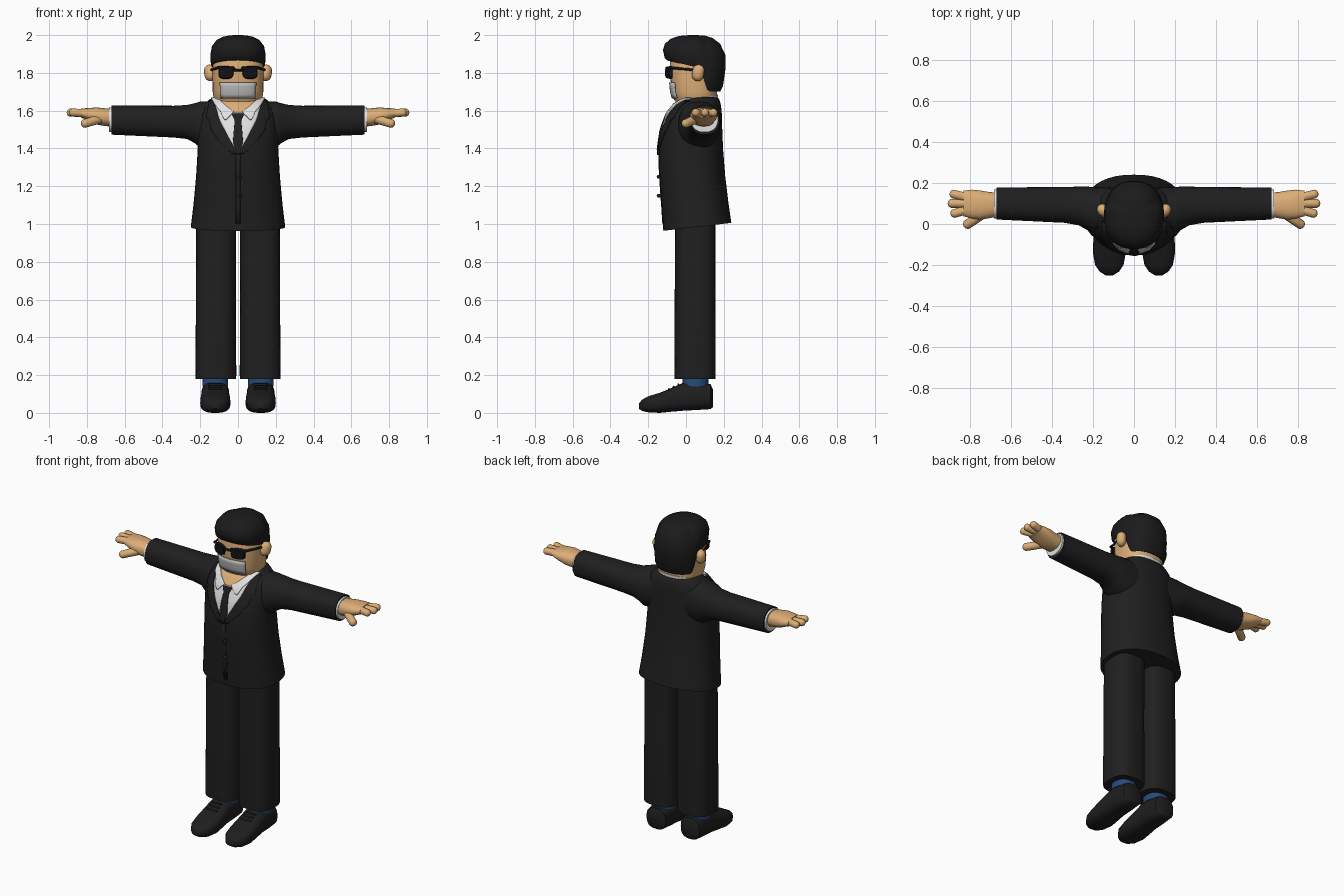
import bpy, bmesh, math
from mathutils import Vector
from mathutils.bvhtree import BVHTree

if "Cube" in bpy.data.objects:
    bpy.data.objects.remove(bpy.data.objects["Cube"])
made = []


def material(name, rgb, rough=0.8):
    m = bpy.data.materials.new(name)
    m.use_nodes = True
    m.diffuse_color = (*rgb, 1)
    node = m.node_tree.nodes["Principled BSDF"]
    node.inputs["Base Color"].default_value = (*rgb, 1)
    node.inputs["Roughness"].default_value = rough
    return m


suit = material("suit black", (0.014, 0.014, 0.014))
hair_mat = material("hair black", (0.011, 0.011, 0.012))
shoe_mat = material("shoe black", (0.013, 0.013, 0.013))
glass = material("glasses black", (0.006, 0.006, 0.007))
skin = material("skin", (0.72, 0.42, 0.18))
white = material("shirt white", (0.76, 0.76, 0.77))
grey = material("tape grey", (0.5, 0.5, 0.5))
blue = material("sock blue", (0.02, 0.07, 0.2))


def finish(name, bm, mat, closed=True):
    if closed:
        bmesh.ops.recalc_face_normals(bm, faces=bm.faces)
    mesh = bpy.data.meshes.new(name)
    bm.to_mesh(mesh)
    bm.free()
    mesh.materials.append(mat)
    obj = bpy.data.objects.new(name, mesh)
    bpy.context.collection.objects.link(obj)
    made.append(obj)
    return obj


def loft(name, rings, mat, axis="z", power=2.3, n=40, shape=None):
    """Skin superellipse rings: (position, centre a, centre b, half a, half b)."""
    bm = bmesh.new()
    loops = []
    for pos, ca, cb, ha, hb in rings:
        loop = []
        for i in range(n):
            t = math.tau * i / n
            c, s = math.cos(t), math.sin(t)
            a = ca + ha * math.copysign(abs(c) ** (2 / power), c)
            b = cb + hb * math.copysign(abs(s) ** (2 / power), s)
            co = {"x": (pos, a, b), "y": (a, pos, b), "z": (a, b, pos)}[axis]
            co = Vector(co)
            loop.append(bm.verts.new(shape(co) if shape else co))
        loops.append(loop)
    for p, q in zip(loops, loops[1:]):
        for i in range(n):
            j = (i + 1) % n
            bm.faces.new((p[i], p[j], q[j], q[i]))
    bm.faces.new(loops[0])
    bm.faces.new(loops[-1])
    return finish(name, bm, mat)


def upright(rows):
    """(z, half width, front y, back y) to loft rings."""
    return [(z, 0, (f + b) / 2, w, (b - f) / 2) for z, w, f, b in rows]


def capsule(name, p, q, r, mat, flat=1.0):
    p, q = Vector(p), Vector(q)
    bm = bmesh.new()
    bmesh.ops.create_uvsphere(bm, u_segments=16, v_segments=10, radius=r)
    turn = (q - p).to_track_quat("Z", "Y")
    for v in bm.verts:
        if v.co.z > r * 0.01:
            v.co.z += (q - p).length
        v.co.x *= flat
        v.co = p + turn @ v.co
    return finish(name, bm, mat)


def surface(obj):
    return BVHTree.FromPolygons([v.co for v in obj.data.vertices],
                                [p.vertices[:] for p in obj.data.polygons])


def plate(name, rows, tree, lift, mat, side=1, cols=12, steps=4):
    """Thin plate laid on a front surface; rows are (z, x start, x end)."""
    bm = bmesh.new()
    rows = [Vector(r) for r in rows]
    levels = [a.lerp(b, k / steps) for a, b in zip(rows, rows[1:]) for k in range(steps)]
    grid = []
    for z, x0, x1 in levels + [rows[-1]]:
        line = []
        for i in range(cols + 1):
            x = side * (x0 + (x1 - x0) * i / cols)
            hit, nor, _, _ = tree.ray_cast(Vector((x, -2, z)), Vector((0, 1, 0)))
            if hit is None:
                hit, nor, _, _ = tree.find_nearest(Vector((x, -0.1, z)))
            line.append(bm.verts.new(hit + nor * lift))
        grid.append(line)
    for a, b in zip(grid, grid[1:]):
        for i in range(cols):
            f = bm.faces.new((a[i], a[i + 1], b[i + 1], b[i]))
            f.normal_update()
            if f.normal.y > 0:
                f.normal_flip()
    obj = finish(name, bm, mat, closed=False)
    mod = obj.modifiers.new("thickness", "SOLIDIFY")
    mod.thickness, mod.offset = 0.009, -1
    return obj


def both(rows):
    return [(z, -w, w) for z, w in rows]


# Jacket body, hem dropping towards the front
def hem(co):
    co.z += 0.12 * (co.y - 0.06) * max(0, (1.2 - co.z) / 0.22)
    return co


jacket = loft("jacket", upright([
    (0.985, 0.25, -0.12, 0.24), (1.1, 0.236, -0.128, 0.225), (1.25, 0.222, -0.14, 0.208),
    (1.4, 0.213, -0.145, 0.196), (1.5, 0.215, -0.13, 0.192), (1.58, 0.21, -0.1, 0.19),
    (1.63, 0.185, -0.065, 0.185), (1.66, 0.15, -0.03, 0.176), (1.672, 0.125, 0, 0.165)]),
    suit, shape=hem)
chest = surface(jacket)

# Shirt, neck opening and tie
plate("shirt_front", both([(1.655, 0.14), (1.55, 0.1), (1.45, 0.047), (1.375, 0.003)]),
      chest, 0.004, white)
plate("neck_front", both([(1.66, 0.105), (1.62, 0.065), (1.585, 0.02)]), chest, 0.007, skin)
plate("tie", both([(1.58, 0.032), (1.548, 0.017), (1.43, 0.027), (1.365, 0.004)]),
      chest, 0.01, suit)
plate("jacket_overlap", [(1.37, -0.012, 0.012), (1.0, -0.012, 0.012)], chest, 0.003, suit)
for z in (1.25, 1.15):
    capsule("jacket_button", (0.01, -0.137, z), (0.01, -0.145, z), 0.01, suit)
loft("shirt_collar", upright([(1.64, 0.132, -0.03, 0.168), (1.683, 0.125, -0.03, 0.17)]),
     white, shape=lambda co: co + Vector((0, 0, 0.2 * (co.y - 0.16))))

# Head and hair
head = loft("head", upright([
    (1.58, 0.095, -0.05, 0.15), (1.64, 0.118, -0.05, 0.16), (1.66, 0.128, -0.064, 0.162),
    (1.7, 0.134, -0.076, 0.165), (1.8, 0.135, -0.085, 0.17), (1.88, 0.132, -0.085, 0.17),
    (1.95, 0.1, -0.05, 0.14)]), skin, power=2.5)


def hairline(co):
    """Turn the 0..1 height into height above a hairline that is low at the back."""
    front = -(co.y - 0.045) / math.hypot(co.x, co.y - 0.045)
    drop = min(1, max(0, (-front - 0.15) / 0.4))
    low = 1.832 + 0.035 * max(0, front) - 0.13 * drop * drop * (3 - 2 * drop)
    co.z = low + (2 - low) * co.z
    return co


loft("hair", upright([
    (0.06, 0.115, -0.07, 0.15), (0, 0.138, -0.1, 0.182), (0.1, 0.144, -0.113, 0.196),
    (0.4, 0.146, -0.122, 0.209), (0.65, 0.138, -0.112, 0.208), (0.85, 0.112, -0.082, 0.18),
    (0.95, 0.078, -0.045, 0.14), (0.99, 0.045, -0.01, 0.1), (1, 0.015, 0.03, 0.06)]),
    hair_mat, n=64, shape=hairline)

# Tape over the mouth
plate("mouth_tape", both([(1.75, 0.092), (1.667, 0.088)]), surface(head), 0.009, grey)
capsule("glasses_bridge", (-0.025, -0.1, 1.815), (0.025, -0.1, 1.815), 0.007, glass)

for side, word in ((1, "left"), (-1, "right")):
    def at(x, y, z):
        return (side * x, y, z)

    def mirrored(rings):
        return [(p, side * a, b, c, d) for p, a, b, c, d in rings]

    # Lapels and shirt collar points
    plate(word + "_lapel", [(1.65, 0.125, 0.15), (1.565, 0.102, 0.165), (1.545, 0.095, 0.148),
          (1.5, 0.072, 0.14), (1.44, 0.04, 0.1), (1.37, 0, 0.03)], chest, 0.008, suit, side)
    plate(word + "_collar_point", [(1.66, 0.105, 0.14), (1.63, 0.075, 0.122),
          (1.59, 0.024, 0.09), (1.55, 0.06, 0.072)], chest, 0.011, white, side)

    # Ear and sunglasses
    ear = capsule(word + "_ear", at(0.147, 0.062, 1.79), at(0.15, 0.066, 1.81), 0.034, skin, 0.85)
    lens = [(-0.1, 0.064, 1.802, 0.038, 0.03), (-0.082, 0.064, 1.802, 0.04, 0.034)]
    loft(word + "_lens", mirrored(lens), glass, "y", 3, 24,
         lambda co: co + Vector((0, 0.28 * (abs(co.x) - 0.064), 0)))
    capsule(word + "_brow_bar", at(0.025, -0.102, 1.825), at(0.107, -0.08, 1.829), 0.008, glass)
    capsule(word + "_glasses_arm", at(0.107, -0.08, 1.827), at(0.142, 0.05, 1.815), 0.007, glass)

    # Sleeve and cuff
    loft(word + "_sleeve", [(side * x, a, b, c, d) for x, a, b, c, d in (
        (0.08, 0.075, 1.53, 0.1, 0.12), (0.2, 0.07, 1.526, 0.11, 0.122),
        (0.23, 0.077, 1.534, 0.105, 0.105), (0.27, 0.088, 1.54, 0.094, 0.09),
        (0.34, 0.093, 1.542, 0.087, 0.084), (0.67, 0.1, 1.55, 0.078, 0.077))], suit, "x")
    loft(word + "_cuff", [(side * x, 0.098, 1.552, 0.071, 0.066) for x in (0.65, 0.682)],
         white, "x")

    # Hand with three fingers and a thumb
    loft(word + "_palm", [(side * x, a, b, c, d) for x, a, b, c, d in (
        (0.66, 0.095, 1.562, 0.058, 0.046), (0.7, 0.092, 1.565, 0.063, 0.047),
        (0.75, 0.092, 1.572, 0.071, 0.045), (0.79, 0.097, 1.58, 0.07, 0.034),
        (0.83, 0.1, 1.587, 0.062, 0.024))], skin, "x")
    for y, tip in ((0.052, 0.872), (0.1, 0.885), (0.145, 0.876)):
        capsule(word + "_finger", at(0.79, 0.05 + y * 0.5, 1.585), at(tip, y, 1.59), 0.022, skin)
    capsule(word + "_thumb", at(0.735, 0.05, 1.555), at(0.808, 0.0, 1.533), 0.024, skin)

    # Trouser leg, sock and shoe
    loft(word + "_trouser_leg", mirrored([
        (0.18, 0.117, 0.048, 0.107, 0.108), (0.2, 0.117, 0.048, 0.108, 0.109),
        (0.6, 0.117, 0.048, 0.106, 0.108), (1.1, 0.115, 0.05, 0.106, 0.106)]), suit, power=2.8)
    loft(word + "_sock", mirrored([(z, 0.12, 0.05, 0.068, 0.068) for z in (0.14, 0.25)]), blue)
    loft(word + "_shoe", [(y, side * 0.12, (lo + hi) / 2, w, (hi - lo) / 2) for y, w, lo, hi in (
        (0.142, 0.045, 0.03, 0.125), (0.13, 0.066, 0.02, 0.152), (0.05, 0.074, 0.015, 0.166),
        (-0.01, 0.073, 0.012, 0.162), (-0.08, 0.078, 0.006, 0.13), (-0.14, 0.08, 0, 0.106),
        (-0.2, 0.069, 0.003, 0.088), (-0.232, 0.047, 0.01, 0.07), (-0.25, 0.018, 0.022, 0.05))],
        shoe_mat, "y", 2.7)
    for y, z in ((-0.04, 0.15), (-0.065, 0.138), (-0.09, 0.126)):
        capsule(word + "_shoe_lace", at(0.09, y, z), at(0.15, y, z), 0.006, shoe_mat)

# Smooth shading with crisp hems and rims
bpy.ops.object.select_all(action="DESELECT")
for obj in made:
    obj.select_set(True)
bpy.context.view_layer.objects.active = jacket
bpy.ops.object.shade_smooth_by_angle(angle=math.radians(50))
